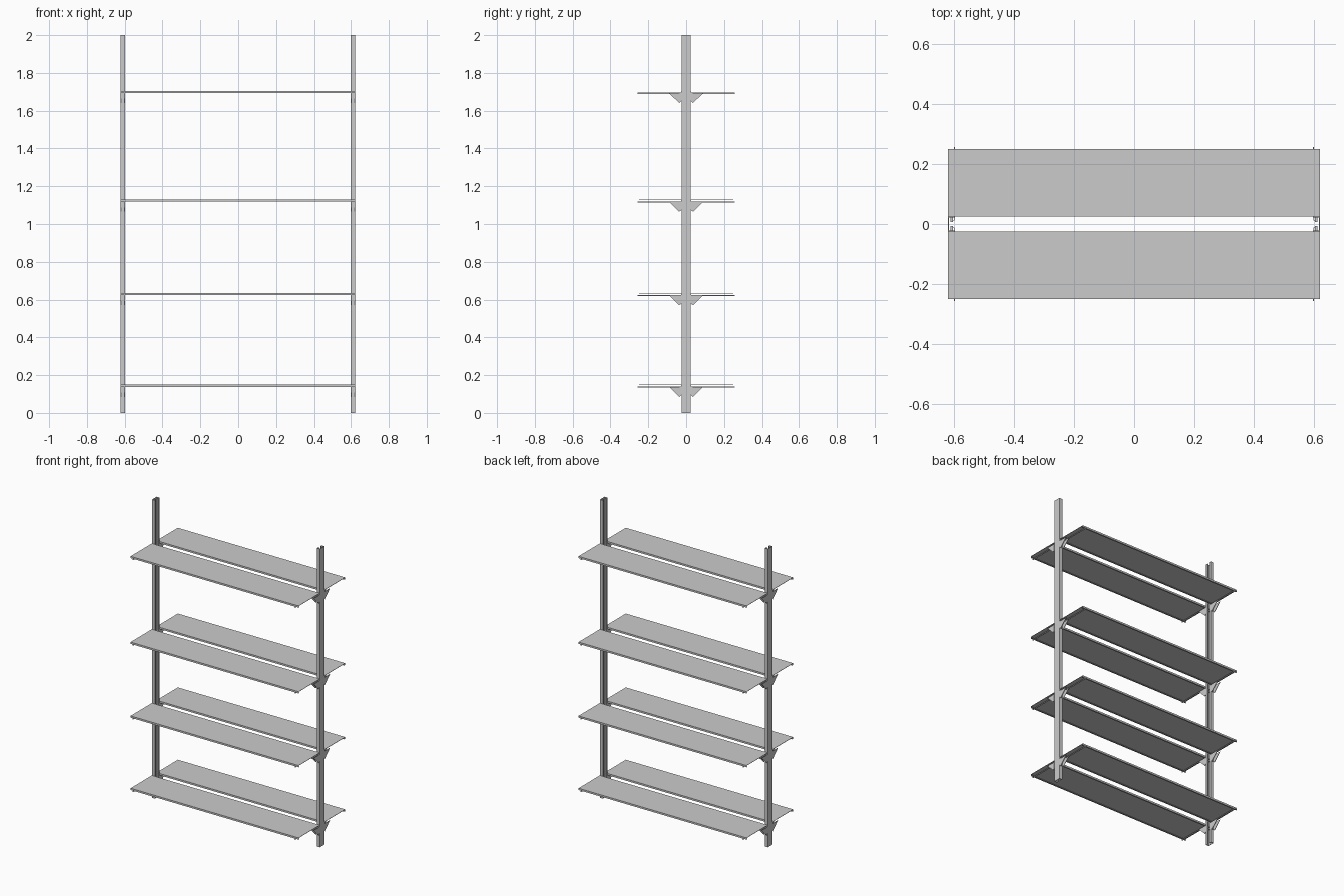
import bpy, bmesh
from mathutils import Vector

if "Cube" in bpy.data.objects:
    bpy.data.objects.remove(bpy.data.objects["Cube"])


def prism(name, profile, axis, lo, hi):
    """Extrude a 2D profile along x (profile = y,z) or z (profile = x,y)."""
    bm = bmesh.new()
    pts = [(lo, a, b) if axis == 'x' else (a, b, lo) for a, b in profile]
    face = bm.faces.new([bm.verts.new(p) for p in pts])
    ext = bmesh.ops.extrude_face_region(bm, geom=[face])
    move = Vector((hi - lo, 0, 0)) if axis == 'x' else Vector((0, 0, hi - lo))
    bmesh.ops.translate(bm, vec=move,
                        verts=[v for v in ext['geom'] if isinstance(v, bmesh.types.BMVert)])
    bmesh.ops.recalc_face_normals(bm, faces=bm.faces)
    mesh = bpy.data.meshes.new(name)
    bm.to_mesh(mesh)
    bm.free()
    obj = bpy.data.objects.new(name, mesh)
    bpy.context.collection.objects.link(obj)
    return obj


def rect(a0, a1, b0, b1):
    return [(a0, b0), (a1, b0), (a1, b1), (a0, b1)]


X_OUT, X_IN = 0.621, 0.599
T = 0.003
HALF = 0.025
LEVELS = (0.15, 0.635, 1.13, 1.705)

# Channel uprights, open towards the inside with curled lips
half = [(X_OUT, HALF), (X_IN, HALF), (X_IN, 0.011), (X_IN + 0.008, 0.011),
        (X_IN + 0.008, 0.014), (X_IN + T, 0.014),
        (X_IN + T, HALF - T), (X_OUT - T, HALF - T)]
channel = half + [(x, -y) for x, y in reversed(half)]
for side, sx in (("left", -1), ("right", 1)):
    prism(side + "_upright", [(sx * x, y) for x, y in channel], 'z', 0, 2)

for level, top in enumerate(LEVELS, 1):
    for row, sy in (("front", -1), ("back", 1)):
        tag = f"{row}_{level}"

        # Shelf: thin sheet with folded-down edges and return lips
        pan = [(0.025, top), (0.25, top), (0.25, top - 0.012), (0.24, top - 0.012),
               (0.24, top - 0.01), (0.248, top - 0.01), (0.248, top - 0.002),
               (0.027, top - 0.002), (0.027, top - 0.01), (0.035, top - 0.01),
               (0.035, top - 0.012), (0.025, top - 0.012)]
        prism("shelf_" + tag, [(sy * y, z) for y, z in pan], 'x', -0.622, 0.622)

        for side, sx in (("left", -1), ("right", 1)):
            end = f"{side}_{tag}"
            low = top - 0.012

            # Arm under the shelf end, with its tip past the edge
            prism("arm_" + end, rect(sy * 0.022, sy * 0.257, low - 0.004, low + 0.002),
                  'x', sx * 0.598, sx * 0.602)

            # Paired triangular gussets
            tri = [(0.025, low), (0.09, low), (0.036, top - 0.065), (0.025, top - 0.055)]
            for part, x in (("inner", 0.598), ("outer", 0.619)):
                prism(f"{part}_gusset_{end}", [(sy * y, z) for y, z in tri],
                      'x', sx * x, sx * (x + 0.003))

            # Web against the upright, joining the two gussets
            prism("bracket_web_" + end, rect(sy * 0.025, sy * 0.028, top - 0.055, low),
                  'x', sx * 0.6, sx * 0.62)

            # Hooks reaching into the upright
            for n, dz in enumerate((0.025, 0.042)):
                prism(f"hook_{n}_{end}", rect(sy * 0.006, sy * 0.028, top - dz - 0.003, top - dz),
                      'x', sx * 0.604, sx * 0.614)
